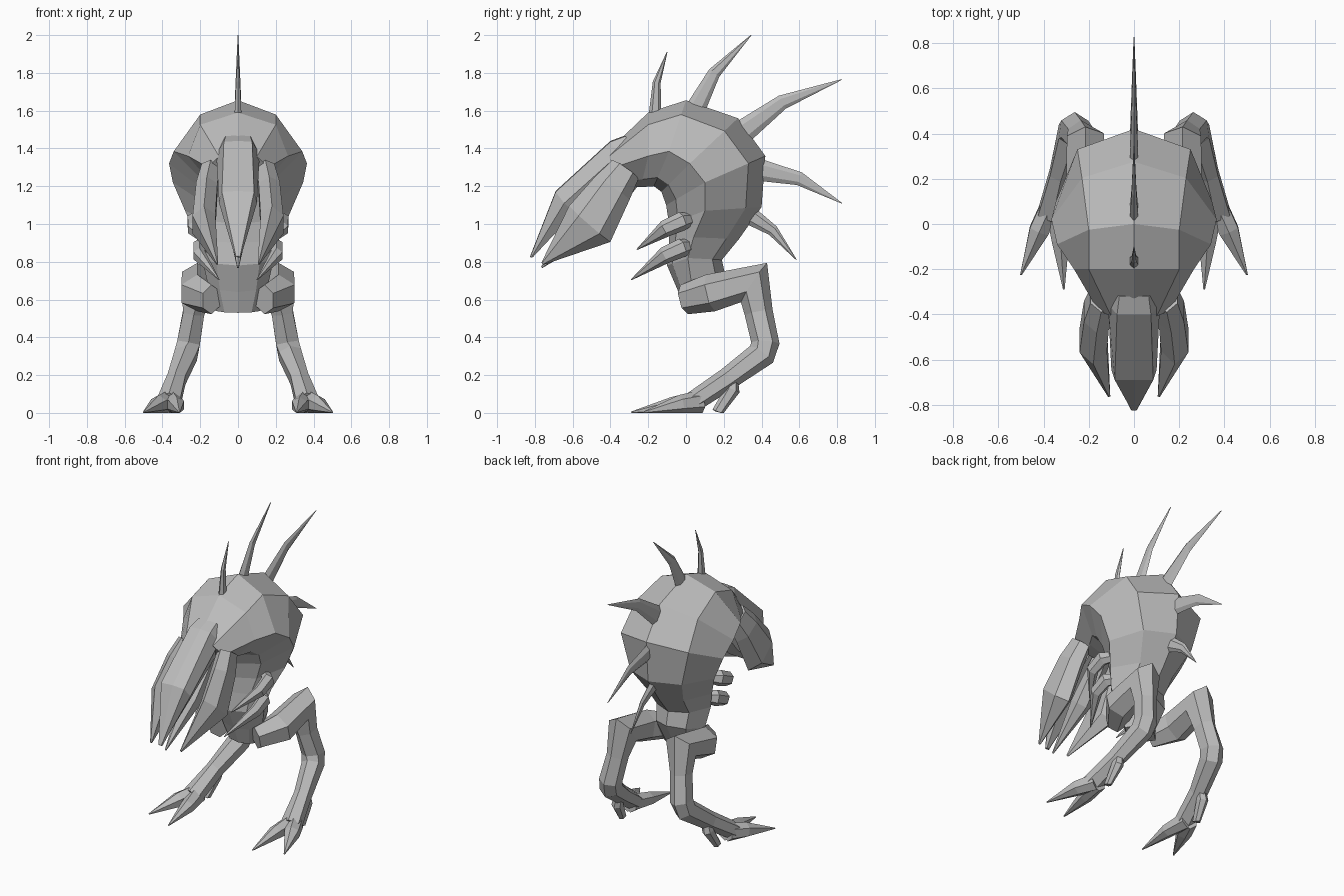
import bpy, bmesh, math
from mathutils import Vector

grey = bpy.data.materials.new("stone grey")
grey.diffuse_color = (0.5, 0.5, 0.5, 1)


def loft(name, rings, mirror=False):
    """Skin a list of equal-length point rings, capped at both ends."""
    bm = bmesh.new()
    loops = [[bm.verts.new(p) for p in r] for r in rings]
    n = len(rings[0])
    for a, b in zip(loops, loops[1:]):
        for i in range(n):
            j = (i + 1) % n
            bm.faces.new((a[i], a[j], b[j], b[i]))
    bm.faces.new(loops[0])
    bm.faces.new(loops[-1])
    bmesh.ops.recalc_face_normals(bm, faces=bm.faces)
    mesh = bpy.data.meshes.new(name)
    bm.to_mesh(mesh)
    bm.free()
    mesh.materials.append(grey)
    ob = bpy.data.objects.new(name, mesh)
    bpy.context.collection.objects.link(ob)
    if mirror:
        ob.modifiers.new("mirror", 'MIRROR').use_mirror_merge = False
    return ob


def limb(name, path, sides=6, mirror=True):
    """Tapered tube; path rows are x, y, z, half width, half height."""
    pts = [Vector(p[:3]) for p in path]
    rings = []
    for i, p in enumerate(path):
        t = Vector()
        if i > 0:
            t += (pts[i] - pts[i - 1]).normalized()
        if i < len(pts) - 1:
            t += (pts[i + 1] - pts[i]).normalized()
        t.normalize()
        w = (Vector((1, 0, 0)) - t * t.x).normalized()
        h = t.cross(w)
        ring = []
        for k in range(sides):
            a = math.tau * (k + 0.5 * (sides == 6)) / sides
            q = pts[i] + w * p[3] * math.cos(a) + h * p[4] * math.sin(a)
            q.z = max(q.z, 0)
            ring.append(q)
        rings.append(ring)
    return loft(name, rings, mirror)


def symmetric(half):
    """Close a half ring whose first and last points lie on x = 0."""
    return half + [(-x, y, z) for x, y, z in half[-2:0:-1]]


# Arched torso: back (y, z), flank (y, z), belly (y, z), shoulder x, flank x
torso = [
    (-.42, 1.38, -.38, 1.30, -.30, 1.20, .10, .16),
    (-.20, 1.59, -.20, 1.36, -.24, 1.195, .20, .265),
    (.00, 1.655, -.09, 1.385, -.17, 1.20, .20, .34),
    (.275, 1.56, .02, 1.32, -.13, 1.17, .23, .365),
    (.42, 1.36, .10, 1.22, -.105, 1.10, .25, .345),
    (.40, 1.09, .10, 1.07, -.09, 1.00, .19, .28),
    (.28, .92, .04, .93, -.09, .90, .13, .22),
    (.19, .81, .01, .82, -.10, .78, .12, .19),
    (.21, .72, .03, .68, -.04, .64, .11, .16),
    (.12, .56, .06, .54, .00, .53, .07, .12),
]
rings = []
for oy, oz, sy, sz, iy, iz, xs, xf in torso:
    rings.append(symmetric([
        (0, oy, oz),
        (xs, oy + .28 * (sy - oy), oz + .28 * (sz - oz)),
        (xf, sy, sz),
        (xf * .6, sy + .75 * (iy - sy), sz + .75 * (iz - sz)),
        (0, iy, iz)]))
loft("torso", rings)

# Long skull plate ending in a beak: top, side and bottom (y, z), widths
skull = [
    (-.32, 1.465, -.29, 1.41, -.25, 1.34, .065, .10),
    (-.40, 1.435, -.355, 1.37, -.29, 1.28, .075, .115),
    (-.69, 1.17, -.645, 1.11, -.59, 1.06, .085, .10),
    (-.825, .825, -.82, .822, -.81, .825, .01, .014),
]
loft("skull_plate", [symmetric([(0, ty, tz + .005), (wt, ty, tz), (ws, sy, sz),
                                (ws * .6, by, bz), (0, by, bz)])
                     for ty, tz, sy, sz, by, bz, wt, ws in skull])

# Jaws
limb("side_jaw", [(.145, -.32, 1.29, .055, .085), (.165, -.39, 1.19, .065, .11),
                  (.18, -.51, 1.00, .07, .145), (.11, -.76, .79, .006, .008)])
limb("lower_jaw", [(0, -.28, 1.25, .06, .05), (0, -.50, 1.00, .06, .07),
                   (0, -.765, .77, .005, .005)], mirror=False)

# Back spikes: base, bend, tip (y, z) and base half size
spikes = [
    ((-.165, 1.56), (-.155, 1.75), (-.10, 1.91), .035),
    ((.04, 1.59), (.15, 1.80), (.345, 2.0), .055),
    ((.29, 1.48), (.51, 1.645), (.825, 1.765), .065),
    ((.37, 1.29), (.60, 1.24), (.825, 1.11), .06),
    ((.33, 1.05), (.46, .965), (.585, .81), .05),
]
for i, (a, b, c, r) in enumerate(spikes):
    limb(f"back_spike_{i + 1}", [(0, *a, .022, r), (0, *b, .012, r * .6),
                                 (0, *c, .002, .002)], mirror=False)

# Two pairs of curved chest claws
for i, z in enumerate((0, -.14)):
    x = -.03 * i
    limb(f"chest_claw_{i + 1}", [
        (.17 + x, .04, 1.03 + z, .03, .03), (.235 + x, -.02, 1.015 + z, .04, .05),
        (.235 + x, -.11, .975 + z, .035, .045),
        (.13 + x, -.26 - .03 * i, .865 + z - .02 * i, .003, .003)])

# Backward-bent legs
limb("leg", [(.14, -.01, .60, .06, .08), (.215, .13, .635, .10, .10),
             (.215, .36, .69, .095, .125), (.235, .385, .53, .065, .075),
             (.262, .42, .37, .07, .075),
             (.275, .40, .31, .068, .075), (.325, .22, .18, .055, .06),
             (.365, .04, .06, .07, .055)])

# Toes and rear spur
limb("outer_toe", [(.37, .08, .06, .05, .06), (.42, -.03, .045, .05, .05),
                   (.50, -.225, .003, .004, .004)])
limb("inner_toe", [(.35, .08, .06, .05, .06), (.325, -.07, .04, .045, .045),
                   (.31, -.29, .003, .004, .004)])
limb("rear_spur", [(.32, .25, .19, .03, .025), (.335, .245, .12, .035, .04),
                   (.35, .17, .0, .02, .035)])
